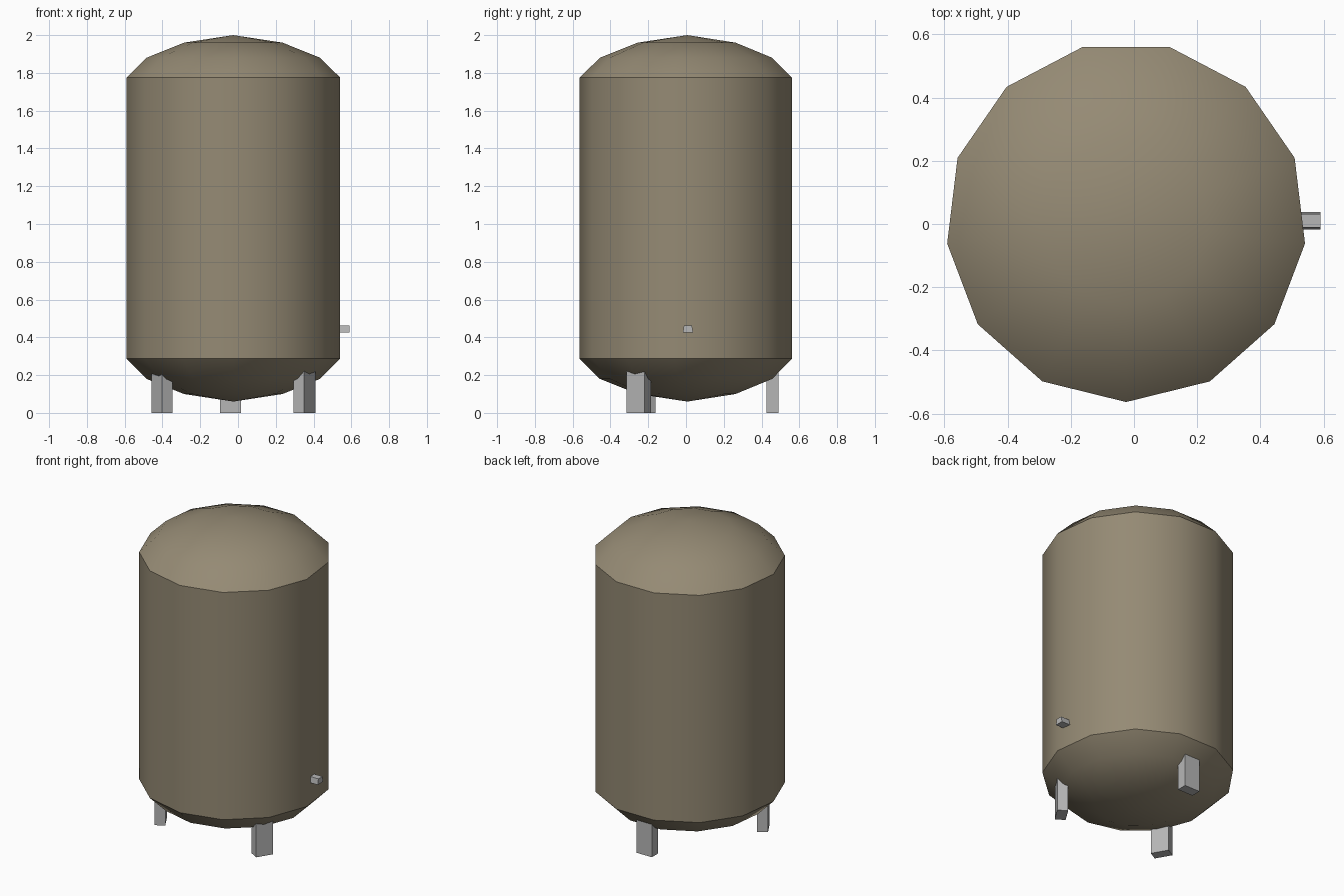
import bpy, bmesh, math
from mathutils import Matrix, Vector

if "Cube" in bpy.data.objects:
    bpy.data.objects.remove(bpy.data.objects["Cube"])

def material(name, rgb):
    m = bpy.data.materials.new(name)
    m.diffuse_color = (*rgb, 1)
    m.use_nodes = True
    m.node_tree.nodes["Principled BSDF"].inputs["Base Color"].default_value = m.diffuse_color
    return m

TAN = material("tan paint", (0.30, 0.255, 0.175))
GREY = material("grey metal", (0.47, 0.47, 0.47))

def finish(bm, name, mat):
    bmesh.ops.recalc_face_normals(bm, faces=bm.faces)
    me = bpy.data.meshes.new(name)
    bm.to_mesh(me)
    bm.free()
    me.materials.append(mat)
    ob = bpy.data.objects.new(name, me)
    bpy.context.collection.objects.link(ob)
    return ob

# Tank: 13-sided lathe of a domed profile (radius, height)
SIDES, CX, CY = 13, -0.025, 0.007
profile = [(0, 0.06), (0.263, 0.10), (0.463, 0.18), (0.57, 0.287),
           (0.57, 1.775), (0.463, 1.88), (0.263, 1.96), (0, 2.0)]
bm = bmesh.new()
rings = []
for r, z in profile:
    if r == 0:
        rings.append([bm.verts.new((CX, CY, z))] * SIDES)
        continue
    angles = [-math.pi / 2 + 2 * math.pi * k / SIDES for k in range(SIDES)]
    rings.append([bm.verts.new((CX + r * math.cos(a), CY + r * math.sin(a), z)) for a in angles])
for low, high in zip(rings, rings[1:]):
    for i in range(SIDES):
        j = (i + 1) % SIDES
        corners = dict.fromkeys((low[i], low[j], high[j], high[i]))
        bm.faces.new(list(corners))
tank = finish(bm, "tank", TAN)
bpy.context.view_layer.objects.active = tank
tank.select_set(True)
bpy.ops.object.shade_smooth_by_angle(angle=math.radians(32))

# Legs: three plates facing outwards, tops buried in the lower dome
for name, x, y, angle in (("right_leg", 0.352, -0.25, -32),
                          ("back_leg", -0.04, 0.458, 90),
                          ("left_leg", -0.403, -0.225, 210)):
    bm = bmesh.new()
    bmesh.ops.create_cube(bm, size=1, matrix=Matrix.Translation((x, y, 0.13))
                          @ Matrix.Rotation(math.radians(angle), 4, 'Z')
                          @ Matrix.Diagonal((0.065, 0.112, 0.26, 1)))
    finish(bm, name, GREY)

# Outlet: short spout with a tapered top on the right side
bm = bmesh.new()
section = [(-0.017, 0.425), (0.038, 0.425), (0.031, 0.462), (-0.011, 0.462)]
face = bm.faces.new([bm.verts.new((0.50, y, z)) for y, z in section])
out = bmesh.ops.extrude_face_region(bm, geom=[face], use_keep_orig=True)
bmesh.ops.translate(bm, vec=Vector((0.09, 0, 0)),
                    verts=[g for g in out["geom"] if isinstance(g, bmesh.types.BMVert)])
finish(bm, "outlet", GREY)
